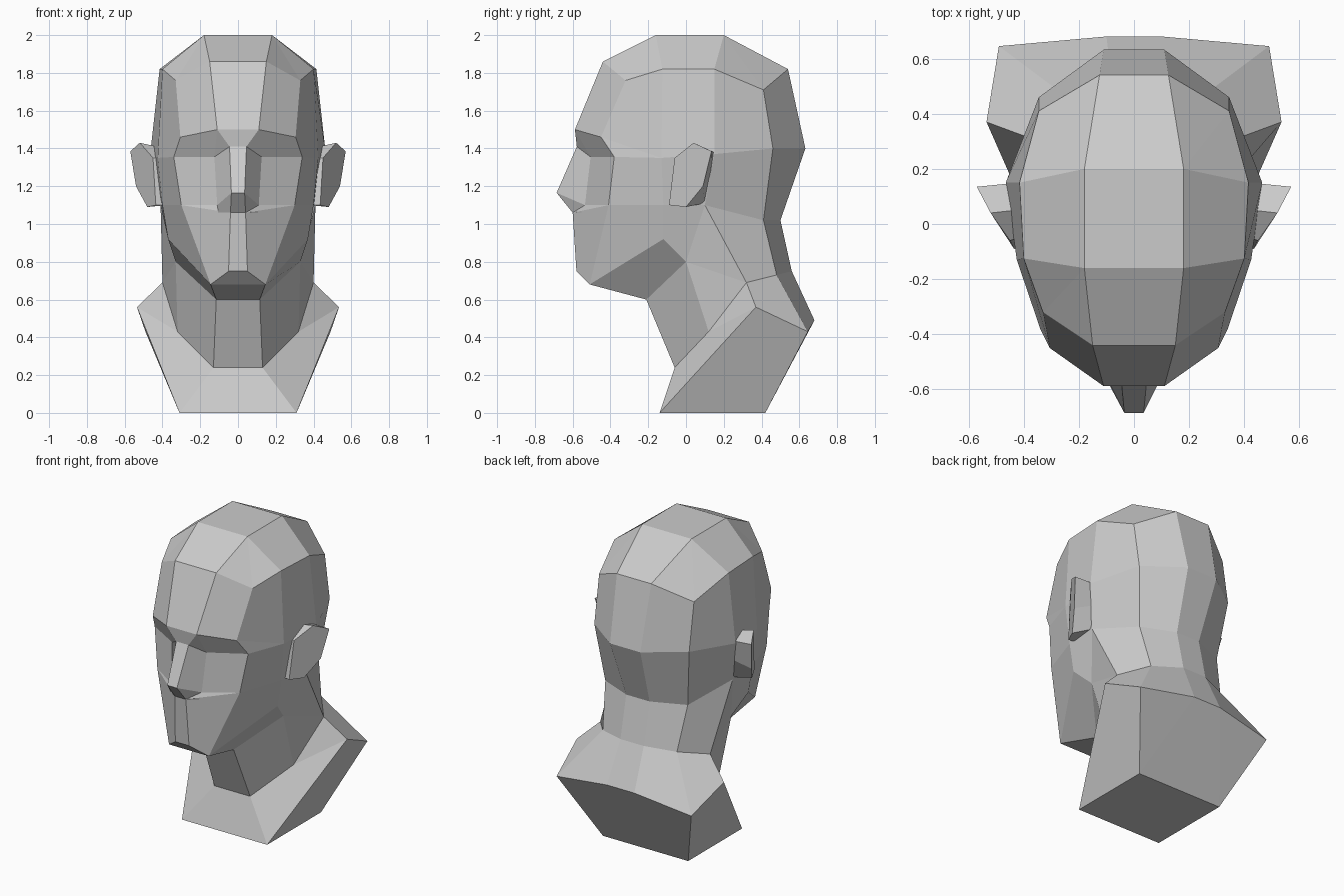
import bpy, bmesh

if "Cube" in bpy.data.objects:
    bpy.data.objects.remove(bpy.data.objects["Cube"])


def loft(name, rings, closed=True, cap=False):
    """Skin consecutive rings of points; repeated points collapse into triangles."""
    bm = bmesh.new()
    cache = {}

    def vert(p):
        key = tuple(round(c, 4) for c in p)
        if key not in cache:
            cache[key] = bm.verts.new(key)
        return cache[key]

    def face(points):
        vs = list(dict.fromkeys(vert(p) for p in points))
        if len(vs) > 2 and not bm.faces.get(vs):
            bm.faces.new(vs)

    for a, b in zip(rings, rings[1:]):
        n = len(a)
        for i in range(n if closed else n - 1):
            j = (i + 1) % n
            face((a[i], a[j], b[j], b[i]))
    if cap:
        face(rings[0])
        face(rings[-1])
    bmesh.ops.recalc_face_normals(bm, faces=bm.faces)
    mesh = bpy.data.meshes.new(name)
    bm.to_mesh(mesh)
    bm.free()
    obj = bpy.data.objects.new(name, mesh)
    bpy.context.collection.objects.link(obj)
    return obj


def mirrored(half):
    """Right half of a ring, front to back, plus its reflection."""
    return half + [(-x, y, z) for x, y, z in reversed(half)]


# Columns: front strip, outer front, temple, side, behind ear, back corner, back strip
top = [(.18, -.16, 2)] * 3 + [(.18, .2, 2)] * 4
side = (.415, .15, 1.82)
crown = [(.15, -.44, 1.86), (.33, -.32, 1.76), (.4, -.125, 1.82), side, side,
         (.345, .41, 1.71), (.125, .54, 1.82)]
side = (.465, .15, 1.37)
brow = [(.11, -.588, 1.5), (.305, -.45, 1.46), (.425, -.13, 1.35), side, side,
        (.345, .46, 1.4), (.11, .632, 1.4)]
eye = [(.125, -.505, 1.355), (.34, -.38, 1.355)] + brow[2:]
side = (.41, .1, 1.1)
cheek = [(.11, -.535, 1.1), (.3, -.41, 1.1), (.4, -.12, 1.1), side, side,
         (.3, .41, 1.02), (.085, .5, 1.02)]
lip = [(.04, -.6, 1.06)] + cheek[1:]
jaw = [(.05, -.58, .75), (.145, -.51, .68), (.37, -.12, .92), (.33, 0, .8),
       (.4, .32, .69), (.27, .48, .73), (.085, .56, .75)]
chin = [jaw[1]] + jaw[1:]
throat = [(.115, -.21, .6)] * 2 + [jaw[3]] + jaw[3:]
neck = [(.13, -.06, .24)] * 2 + [(.32, .12, .43)] * 2 + jaw[4:]
shoulder = [(.31, -.14, 0)] * 2 + [(.535, .37, .56)] * 3 + [(.49, .645, .43), (.1, .68, .49)]
base = [(.31, -.14, 0)] * 5 + [(.31, .42, 0)] * 2

loft("head_and_bust", [mirrored(r) for r in (
    top, crown, brow, eye, cheek, lip, jaw, chin, throat, neck, shoulder, base)], cap=True)

# Nose: each ring is (side point, ridge point), open at the face
loft("nose", [mirrored(r) for r in (
    [brow[0], brow[0]],
    [eye[0], (.045, -.578, 1.41)],
    [cheek[0], (.035, -.685, 1.165)],
    [(.105, -.555, 1.06), lip[0]])], closed=False)

# Ears: wedge opening outward to the back, mirrored
ear_outer = [(.45, -.06, 1.35), (.52, .04, 1.43), (.57, .135, 1.385),
             (.54, .09, 1.2), (.48, .0, 1.09), (.435, -.09, 1.1)]
ear_inner = [(.42, -.05, 1.35), (.43, .05, 1.41), (.44, .148, 1.38),
             (.41, .13, 1.25), (.39, .1, 1.11), (.38, -.08, 1.1)]
ear = loft("ears", [ear_outer, ear_inner], cap=True)
ear.modifiers.new("mirror", 'MIRROR').use_axis[0] = True
